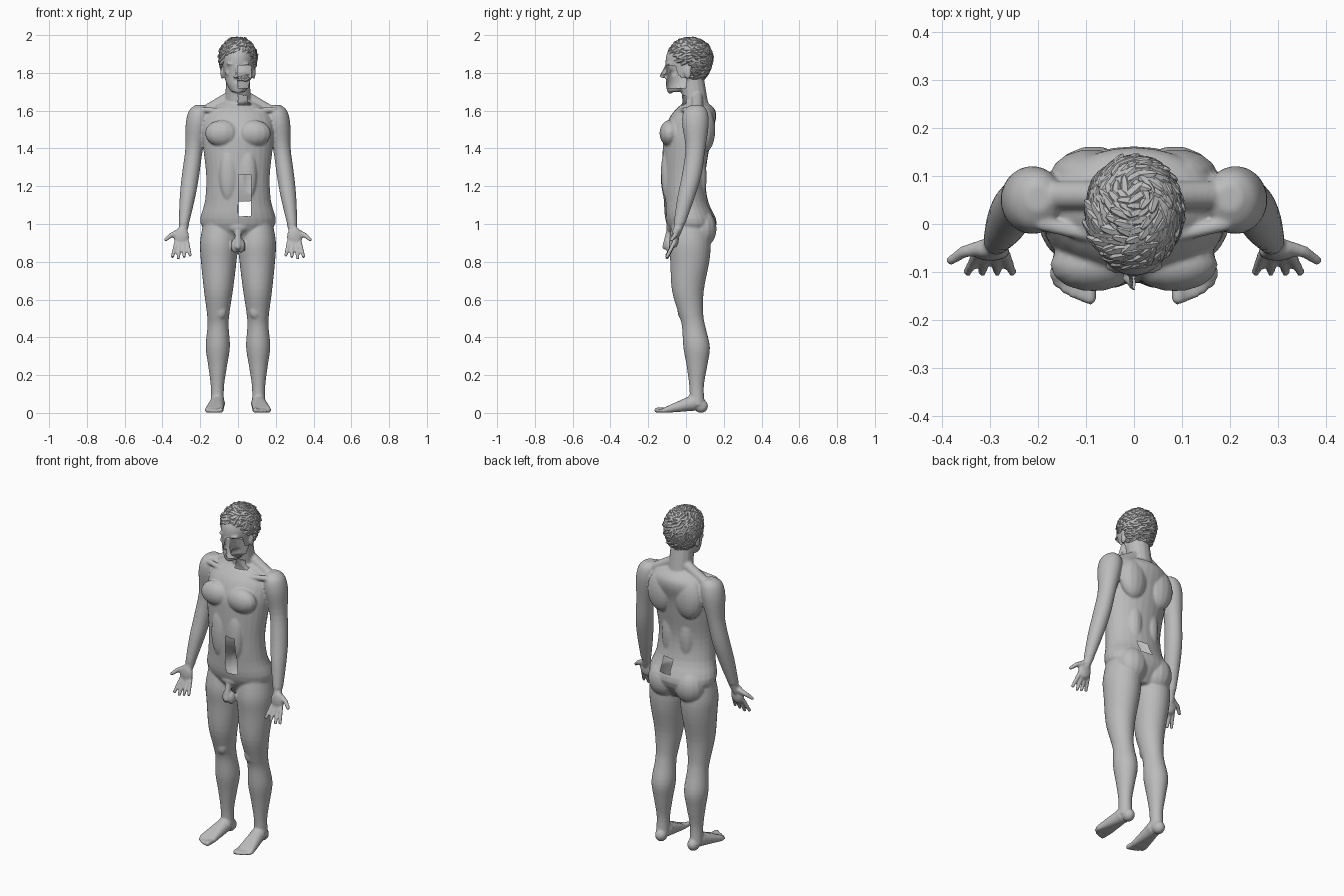
import bpy, bmesh, math, random
from mathutils import Vector, Matrix

cube = bpy.data.objects.get("Cube")
if cube:
    bpy.data.objects.remove(cube)

grey = bpy.data.materials.new("plain grey")
grey.use_nodes = True
shade = (0.5, 0.5, 0.5, 1)
grey.diffuse_color = shade
grey.node_tree.nodes["Principled BSDF"].inputs["Base Color"].default_value = shade


def skin_rings(bm, rings):
    """Closed tube over a list of point rings."""
    loops = [[bm.verts.new(point) for point in ring] for ring in rings]
    for upper, lower in zip(loops, loops[1:]):
        for k in range(len(upper)):
            bm.faces.new((upper[k], upper[k - 1], lower[k - 1], lower[k]))
    bm.faces.new(loops[0])
    bm.faces.new(loops[-1])


def circle(sides):
    angles = [math.tau * k / sides for k in range(sides)]
    return [(math.cos(angle), math.sin(angle)) for angle in angles]


def spline(before, start, end, after, t):
    """Smooth curve between two stations, shaped by their neighbours."""
    tangent_in, tangent_out = (end - before) / 2, (after - start) / 2
    ease = t * t * (3 - 2 * t)
    away = t * (1 - t)
    return start.lerp(end, ease) + tangent_in * away * (1 - t) - tangent_out * away * t


def loft(bm, stations, depth, top_x=0, bottom_x=0, side=1, steps=4):
    """Closed upright tube through (y, z, half width) stations, listed from the top."""
    stations = [Vector(station) for station in stations]
    last = len(stations) - 1
    rows = []
    for i in range(last):
        near = [stations[min(max(k, 0), last)] for k in range(i - 1, i + 3)]
        rows += [spline(*near, step / steps) for step in range(steps)]
    rows.append(stations[last])
    top, bottom = rows[0].y, rows[-1].y
    rings = []
    for y, z, width in rows:
        x = bottom_x + (top_x - bottom_x) * (z - bottom) / (top - bottom)
        rings.append([((x + width * c) * side, y + width * depth * s, z)
                      for c, s in circle(28)])
    skin_rings(bm, rings)


def capsule(bm, place, length, start_radius, end_radius, sides=14):
    """Round-ended form along the local z axis; a ball when its length is zero."""
    rings = []
    for j in range(sides):
        latitude = math.pi * ((j + .5) / sides - .5)
        radius, shift = (start_radius, 0) if latitude < 0 else (end_radius, length)
        width, height = radius * math.cos(latitude), radius * math.sin(latitude) + shift
        rings.append([place @ Vector((c * width, s * width, height))
                      for c, s in circle(sides)])
    skin_rings(bm, rings)


def ball(bm, centre, radii, side=1, turn=Matrix.Identity(4), sides=14):
    x, y, z = centre
    place = Matrix.Translation((x * side, y, z)) @ turn @ Matrix.Diagonal((*radii, 1))
    capsule(bm, place, 0, 1, 1, sides)


def limb(bm, start, end, start_radius, end_radius, side=1):
    """Rounded tapering digit or muscle from start to end."""
    mirror = Matrix.Diagonal((side, 1, 1))
    start, end = mirror @ Vector(start), mirror @ Vector(end)
    axis = end - start
    place = Matrix.Translation(start) @ axis.to_track_quat('Z', 'Y').to_matrix().to_4x4()
    capsule(bm, place, axis.length, start_radius, end_radius)


def finish(bm, name):
    bmesh.ops.recalc_face_normals(bm, faces=bm.faces)
    mesh = bpy.data.meshes.new(name)
    bm.to_mesh(mesh)
    bm.free()
    mesh.materials.append(grey)
    part = bpy.data.objects.new(name, mesh)
    bpy.context.collection.objects.link(part)
    return part


def add_head(bm):
    # skull and jaw, then neck, nose, lips and chin
    loft(bm, [(.01, 1.97, .03), (.01, 1.94, .07), (0, 1.88, .085), (-.01, 1.79, .074),
              (-.03, 1.74, .06), (-.055, 1.7, .036)], depth=1.26)
    limb(bm, (0, .055, 1.6), (0, .03, 1.78), .07, .064)
    limb(bm, (0, -.1, 1.84), (0, -.126, 1.785), .009, .013)
    for height in (1.747, 1.736):
        ball(bm, (0, -.095, height), (.024, .014, .006))
    ball(bm, (0, -.083, 1.704), (.02, .016, .014))
    for side in (-1, 1):
        # nostril, brow, eye, cheek and ear
        ball(bm, (.015, -.113, 1.78), (.01, .01, .01), side)
        ball(bm, (.034, -.086, 1.847), (.028, .018, .008), side)
        ball(bm, (.032, -.084, 1.826), (.014, .012, .008), side)
        ball(bm, (.048, -.06, 1.8), (.02, .025, .02), side)
        ball(bm, (.083, .01, 1.8), (.01, .02, .033), side)


def add_torso(bm):
    loft(bm, [(.05, 1.65, .08), (.05, 1.61, .15), (.035, 1.56, .185), (.01, 1.48, .19),
              (0, 1.4, .184), (-.01, 1.25, .168), (0, 1.12, .175), (.03, 1, .198),
              (.03, .89, .1)], depth=.67)
    for side in (-1, 1):
        # chest, shoulder blade, loin, belly and buttock
        ball(bm, (.085, -.085, 1.48), (.09, .056, .07), side)
        ball(bm, (.09, .1, 1.5), (.085, .056, .12), side)
        ball(bm, (.055, .06, 1.25), (.05, .05, .16), side)
        ball(bm, (.05, -.1, 1.26), (.05, .034, .14), side)
        ball(bm, (.085, .085, .975), (.09, .078, .1), side)
        # neck slope and collar bone
        limb(bm, (.05, .06, 1.67), (.16, .06, 1.605), .03, .03, side)
        limb(bm, (.02, -.04, 1.595), (.19, 0, 1.605), .015, .015, side)
        ball(bm, (.016, -.085, .885), (.022, .026, .038), side)
    # groin
    limb(bm, (0, -.085, .965), (0, -.11, .88), .019, .016)
    ball(bm, (0, -.07, .985), (.06, .034, .034))


def add_arm(bm, side):
    loft(bm, [(.055, 1.63, .025), (.05, 1.6, .055), (.05, 1.53, .063), (.05, 1.4, .047),
              (.03, 1.26, .046), (0, 1.14, .041), (-.035, 1, .027)],
         depth=1.12, top_x=.2, bottom_x=.287, side=side)
    # palm and wrist
    limb(bm, (.285, -.035, 1), (.295, -.05, .95), .027, .022, side)
    ball(bm, (.299, -.057, .93), (.041, .02, .055), side)
    # fingers and thumb
    for finger in range(4):
        reach = .82 + .008 * abs(finger - 2)
        limb(bm, (.268 + .02 * finger, -.064, .9), (.254 + .031 * finger, -.1, reach),
             .0115, .0095, side)
    limb(bm, (.31, -.047, .96), (.355, -.058, .94), .017, .013, side)
    limb(bm, (.355, -.058, .94), (.382, -.076, .917), .013, .01, side)


def add_leg(bm, side):
    loft(bm, [(.02, 1, .085), (.02, .9, .1), (.02, .8, .094), (.01, .65, .077),
              (.025, .53, .06), (.04, .46, .056), (.056, .35, .064), (.058, .25, .05),
              (.056, .14, .035), (.06, .04, .036)],
         depth=1.1, top_x=.1, bottom_x=.11, side=side)
    # kneecap and heel
    ball(bm, (.092, -.02, .54), (.032, .025, .045), side)
    ball(bm, (.106, .08, .036), (.033, .037, .036), side)
    # foot rays and toes, shrinking outward
    for toe in range(5):
        x = .092 + .017 * toe
        radius = .0105 if toe else .0145
        tip = -.154 + .002 * toe * toe
        limb(bm, (.11, .03, .05), (x, -.105, .016), .042, .016, side)
        limb(bm, (x, -.1, .015), (x, tip, radius), radius, radius, side)


body_form = bmesh.new()
add_head(body_form)
add_torso(body_form)
for side in (-1, 1):
    add_arm(body_form, side)
    add_leg(body_form, side)
body = finish(body_form, "body")

# fuse the forms into one skin
fuse = body.modifiers.new("fuse", 'REMESH')
fuse.mode = 'VOXEL'
fuse.voxel_size = .006
relax = body.modifiers.new("relax", 'SMOOTH')
relax.iterations = 4
depsgraph = bpy.context.evaluated_depsgraph_get()
skin = bpy.data.meshes.new_from_object(body.evaluated_get(depsgraph))
body.modifiers.clear()
body.data = skin

# open patches on the left of the face, neck, belly and rump
patches = [(1.72, 1.84, -1), (1.63, 1.68, -1), (1.04, 1.26, -1), (1.04, 1.12, 1)]


def is_open(face):
    x, y, z = face.calc_center_median()
    return 0 < x < .07 and any(low < z < high and y * facing > 0
                               for low, high, facing in patches)


surface = bmesh.new()
surface.from_mesh(skin)
bmesh.ops.delete(surface, geom=[face for face in surface.faces if is_open(face)],
                 context='FACES')
for face in surface.faces:
    face.smooth = True
surface.to_mesh(skin)
surface.free()

# hair: pointed locks spread evenly and swirling round the crown
random.seed(4)
hair = bmesh.new()
locks = 420
golden_angle = math.pi * (3 - math.sqrt(5))
for i in range(locks):
    height = 1 - 2 * i / locks
    out = Vector((math.cos(golden_angle * i), math.sin(golden_angle * i), 0))
    out = out * math.sqrt(1 - height * height) + Vector((0, 0, height))
    scalp = Matrix.Diagonal((.095, .114, .1 if height > 0 else .14))
    root = Vector((0, .022, 1.882)) + scalp @ out
    hairline = 1.905 if root.y < -.045 else 1.85 if root.y < .03 else 1.765
    if root.z < hairline:
        continue
    flow = out.cross(Vector((0, .4, 1))).normalized() - Vector((0, 0, .6))
    flow += Vector([random.uniform(-.5, .5) for axis in range(3)])
    flow = (flow - out * flow.dot(out)).normalized() + out * random.uniform(-.1, .3)
    flow.normalize()
    across = out.cross(flow).normalized()
    turn = Matrix((across, flow.cross(across), flow)).transposed().to_4x4()
    ball(hair, root, (.012, .009, random.uniform(.024, .036)), turn=turn, sides=6)
finish(hair, "hair")
